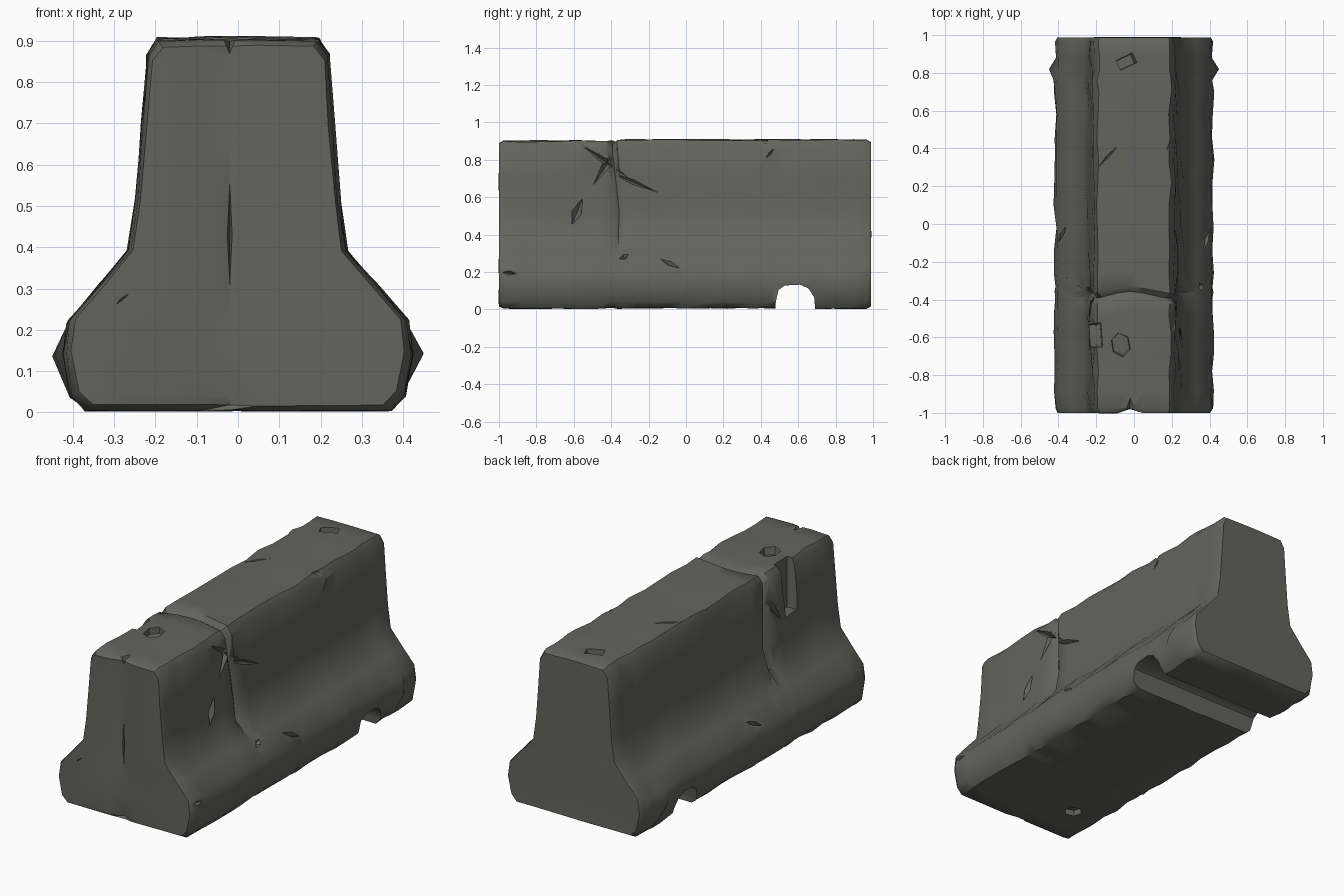
import bpy, bmesh, math, random
from mathutils import Vector, Matrix

if "Cube" in bpy.data.objects:
    bpy.data.objects.remove(bpy.data.objects["Cube"])

random.seed(7)
concrete = bpy.data.materials.new("weathered dark concrete")
concrete.diffuse_color = (0.125, 0.125, 0.112, 1)
concrete.use_nodes = True
concrete.node_tree.nodes["Principled BSDF"].inputs["Base Color"].default_value = concrete.diffuse_color

# Right half of the cross-section, bottom to top (x, z)
HALF = [(0.365, 0.01), (0.40, 0.04), (0.418, 0.14), (0.408, 0.22), (0.33, 0.31),
        (0.262, 0.39), (0.242, 0.52), (0.228, 0.70), (0.215, 0.865), (0.19, 0.905)]
COLS = [0.05, -0.02, -0.09]          # inner columns, the middle one is the end crease
N = len(HALF)
RING = (HALF + [(x, 0.908) for x in COLS] + [(-x, z) for x, z in reversed(HALF)]
        + [(x, 0.01) for x in reversed(COLS)])
STATIONS = [-1, -0.975, -0.88, -0.78, -0.68, -0.58, -0.48, -0.405, -0.375, -0.35, -0.26,
            -0.14, -0.02, 0.1, 0.22, 0.34, 0.46, 0.58, 0.70, 0.76, 0.82, 0.88, 0.965, 0.988]


def jit(a):
    return random.uniform(-a, a)


def make_obj(name, bm):
    bmesh.ops.recalc_face_normals(bm, faces=bm.faces)
    me = bpy.data.meshes.new(name)
    bm.to_mesh(me)
    bm.free()
    ob = bpy.data.objects.new(name, me)
    bpy.context.collection.objects.link(ob)
    return ob


# Barrier body: cross-section lofted along y with worn, uneven surfaces
bm = bmesh.new()
rings = []
for s, y in enumerate(STATIONS):
    end = s in (0, len(STATIONS) - 1)
    crack = abs(y + 0.375) < 0.001
    amp = 0.003 if abs(y) > 0.95 or abs(y + 0.375) < 0.04 else 0.008
    ring = []
    for x, z in RING:
        px, pz = x + jit(amp), z + jit(amp * 0.6)
        if z > 0.88:
            pz = min(pz, 0.912) - (0.006 if y < -0.38 else 0)
        if z < 0.02:
            pz = 0.002 + (0.012 if -0.55 < y < 0.47 else 0.004) * random.random()
        if end:
            px *= 0.965
            pz = 0.45 + (pz - 0.45) * 0.97
        if crack and z > 0.35:                       # broken seam around the upper part
            px *= 0.90
            pz -= 0.025 if z > 0.85 else 0
        if abs(z - 0.14) < 0.01 and y == 0.82:       # side knobs
            px = math.copysign(0.45, x)
        py = y + (0.018 * math.sin(x * 14 + z * 9) if -0.42 < y < -0.33 else 0)
        ring.append(bm.verts.new((px, py, pz)))
    rings.append(ring)
M = len(RING)
for a, b in zip(rings, rings[1:]):
    for i in range(M):
        j = (i + 1) % M
        bm.faces.new((a[i], a[j], b[j], b[i]))


def cap(ring, y, crease):
    rows = []
    for i in range(N):
        r, l = ring[i], ring[2 * N + 2 - i]
        if i == 0:
            mid = list(reversed(ring[2 * N + 3:]))
        elif i == N - 1:
            mid = ring[N:N + 3]
        else:
            mid = [bm.verts.new((x, y + jit(0.003), HALF[i][1])) for x in COLS]
        mid[1].co.y += crease * (1.6 if i == 0 else 1)
        rows.append([r] + mid + [l])
    for a, b in zip(rows, rows[1:]):
        for k in range(4):
            bm.faces.new((a[k], a[k + 1], b[k + 1], b[k]))


cap(rings[0], -1, 0.022)
cap(rings[-1], 0.988, 0)
barrier = make_obj("concrete_barrier", bm)


def cut(bm):
    """Subtract a closed cutter from the barrier, then delete the cutter."""
    cutter = make_obj("cutter", bm)
    cutter.hide_render = True
    mod = barrier.modifiers.new("cut", "BOOLEAN")
    mod.operation, mod.solver, mod.object = "DIFFERENCE", "EXACT", cutter
    bpy.context.view_layer.objects.active = barrier
    bpy.ops.object.modifier_apply(modifier=mod.name)
    bpy.data.objects.remove(cutter)


def cut_block(center, size, rot=(0, 0, 0), sides=4):
    bm = bmesh.new()
    bmesh.ops.create_cone(bm, cap_ends=True, segments=sides, radius1=0.6, radius2=0.72, depth=1)
    if sides == 4:
        bmesh.ops.rotate(bm, verts=bm.verts, matrix=Matrix.Rotation(math.pi / 4, 3, "Z"))
    bmesh.ops.scale(bm, verts=bm.verts, vec=size)
    for axis, ang in zip("XYZ", rot):
        bmesh.ops.rotate(bm, verts=bm.verts, matrix=Matrix.Rotation(math.radians(ang), 3, axis))
    bmesh.ops.translate(bm, verts=bm.verts, vec=center)
    cut(bm)


def gouge(p, q, normal, width, depth):
    """Spindle-shaped crack between two surface points."""
    p, q, n = Vector(p), Vector(q), Vector(normal).normalized()
    c, side = (p + q) / 2, (q - p).normalized().cross(n)
    bm = bmesh.new()
    for v in (p, q, c + side * width, c - side * width, c + n * depth, c - n * depth):
        bm.verts.new(v)
    bmesh.ops.convex_hull(bm, input=bm.verts)
    cut(bm)


# Arched forklift notch through the base
bm = bmesh.new()
arch = [(0.475, -0.1), (0.48, 0.04), (0.495, 0.105), (0.53, 0.128), (0.61, 0.132),
        (0.655, 0.112), (0.685, 0.065), (0.70, -0.1)]
face = bm.faces.new([bm.verts.new((-0.6, y, z)) for y, z in arch])
ext = bmesh.ops.extrude_face_region(bm, geom=[face])["geom"]
bmesh.ops.translate(bm, vec=(1.2, 0, 0), verts=[v for v in ext if isinstance(v, bmesh.types.BMVert)])
cut(bm)

# Lifting sockets on top, socket underneath, broken-out left shoulder
cut_block((-0.04, 0.86, 0.91), (0.10, 0.06, 0.08), (0, 12, 25))
cut_block((-0.07, -0.64, 0.91), (0.08, 0.10, 0.09), (6, 0, 10), 6)
cut_block((-0.2, -0.74, 0.0), (0.07, 0.07, 0.08), (0, 0, 15), 6)
cut_block((-0.215, -0.59, 0.80), (0.09, 0.13, 0.36), (0, 0, 4))

# Cracks and chips: right side, left side, top and front end
X, L, T = (1, 0, 0.1), (-1, 0, 0.1), (0, 0, 1)
for args in [
    ((0.218, -0.56, 0.88), (0.23, -0.30, 0.70), X, 0.018, 0.03),
    ((0.216, -0.36, 0.87), (0.232, -0.50, 0.66), X, 0.022, 0.035),
    ((0.225, -0.42, 0.74), (0.234, -0.14, 0.62), X, 0.014, 0.02),
    ((0.24, -0.55, 0.60), (0.245, -0.62, 0.43), X, 0.03, 0.03),
    ((0.37, -0.15, 0.28), (0.40, -0.02, 0.21), (1, 0, 0.7), 0.015, 0.025),
    ((0.365, -0.36, 0.27), (0.35, -0.30, 0.30), (1, 0, 0.7), 0.02, 0.025),
    ((0.415, -0.99, 0.20), (0.408, -0.90, 0.19), X, 0.012, 0.02),
    ((0.22, 0.42, 0.80), (0.215, 0.48, 0.87), X, 0.01, 0.015),
    ((-0.24, -0.50, 0.62), (-0.225, -0.37, 0.80), L, 0.02, 0.03),
    ((-0.25, -0.40, 0.48), (-0.36, -0.28, 0.27), L, 0.015, 0.03),
    ((-0.40, -0.12, 0.21), (-0.36, 0.0, 0.28), (-1, 0, 0.7), 0.015, 0.025),
    ((-0.20, 0.29, 0.905), (-0.08, 0.42, 0.91), T, 0.008, 0.02),
    ((0.17, 0.39, 0.908), (0.22, 0.46, 0.89), T, 0.012, 0.02),
    ((-0.31, -0.995, 0.25), (-0.25, -0.995, 0.30), (0, -1, 0), 0.005, 0.012),
    ((-0.02, -0.98, 0.30), (-0.02, -0.98, 0.56), (0, -1, 0), 0.006, 0.03),
    ((-0.02, -1.03, 0.90), (-0.02, -0.90, 0.92), T, 0.02, 0.05),
]:
    gouge(*args)

# Finish: one colour, soft shading with crisp breaks
barrier.data.materials.clear()
barrier.data.materials.append(concrete)
for p in barrier.data.polygons:
    p.material_index = 0
bpy.ops.object.select_all(action="DESELECT")
barrier.select_set(True)
bpy.context.view_layer.objects.active = barrier
bpy.ops.object.shade_smooth_by_angle(angle=math.radians(42))
